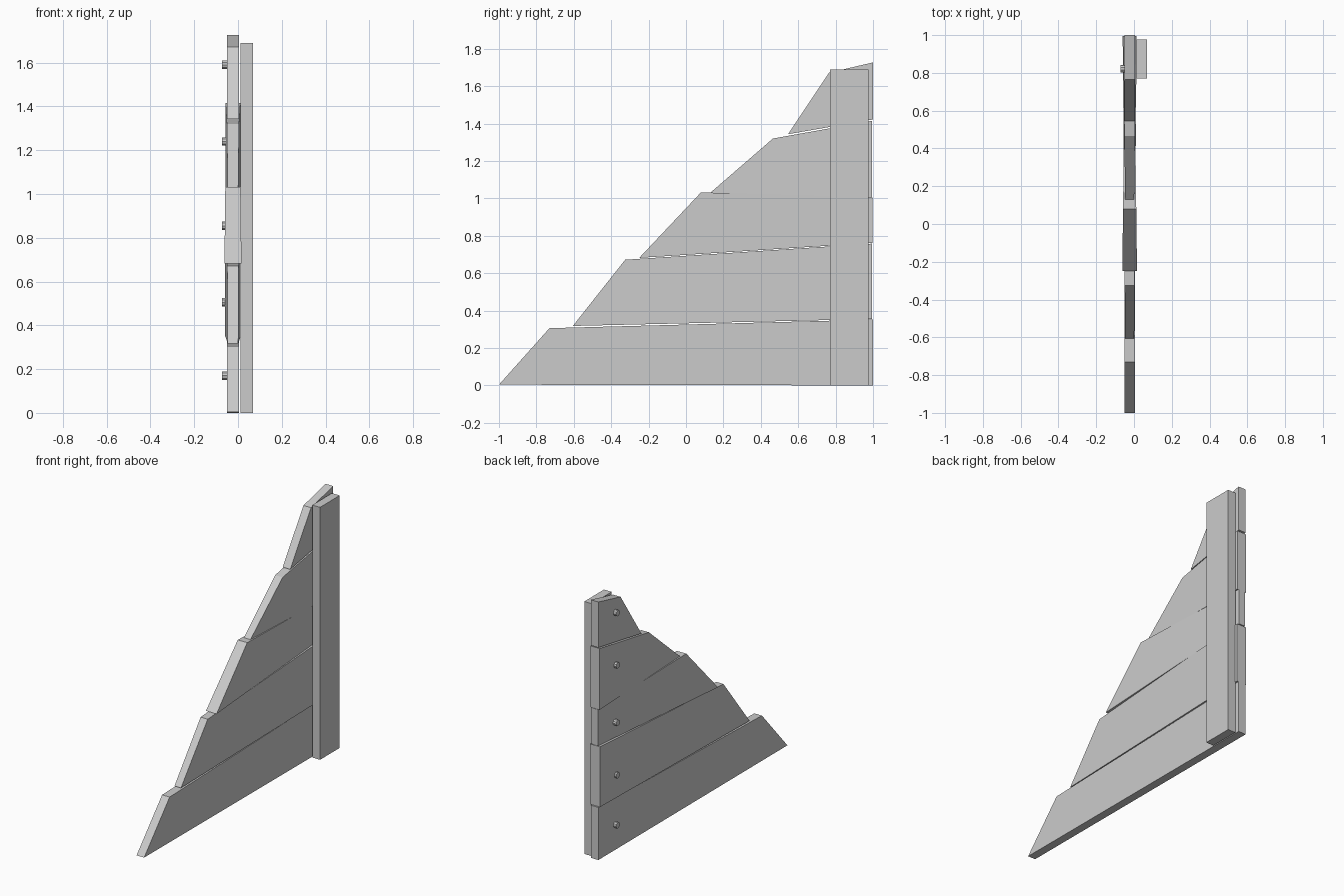
import bpy, bmesh, math
from mathutils import Matrix

if "Cube" in bpy.data.objects:
    bpy.data.objects.remove(bpy.data.objects["Cube"])

CX = -0.023  # centre plane of the planks


def finish(name, bm):
    bmesh.ops.recalc_face_normals(bm, faces=bm.faces)
    mesh = bpy.data.meshes.new(name)
    bm.to_mesh(mesh)
    bm.free()
    obj = bpy.data.objects.new(name, mesh)
    bpy.context.collection.objects.link(obj)
    return obj


def plank(name, profile, front_half, back_half):
    """Extrude a (y, z) profile in x; thickness runs from front tip to back edge."""
    bm = bmesh.new()
    y0 = min(p[0] for p in profile)
    y1 = max(p[0] for p in profile)
    sides = []
    for s in (-1, 1):
        ring = []
        for y, z in profile:
            t = (y - y0) / (y1 - y0)
            half = front_half + (back_half - front_half) * t
            ring.append(bm.verts.new((CX + s * half, y, z)))
        sides.append(ring)
        bm.faces.new(ring)
    a, b = sides
    n = len(a)
    for i in range(n):
        j = (i + 1) % n
        bm.faces.new((a[i], a[j], b[j], b[i]))
    return finish(name, bm)


# Stepped planks: lower tip, upper front corner, back top, back bottom
planks = [
    ([(-1.0, 0.004), (-0.73, 0.306), (1.0, 0.352), (1.0, 0.0)], 0.028, 0.028),
    ([(-0.605, 0.318), (-0.325, 0.672), (0.995, 0.758), (0.995, 0.355)], 0.024, 0.037),
    ([(-0.25, 0.682), (0.08, 1.032), (0.998, 1.005), (0.998, 0.762)], 0.039, 0.024),
    ([(0.13, 1.03), (0.465, 1.32), (0.995, 1.415), (0.995, 1.005)], 0.024, 0.034),
    ([(0.545, 1.343), (0.765, 1.672), (1.0, 1.727), (1.0, 1.422)], 0.028, 0.028),
]
for i, (profile, f, b) in enumerate(planks, 1):
    plank(f"plank_{i}", profile, f, b)

# Upright post on the right face
bm = bmesh.new()
bmesh.ops.create_cube(bm, size=1.0, matrix=Matrix.Translation((0.0405, 0.873, 0.845))
                      @ Matrix.Diagonal((0.057, 0.208, 1.69, 1)))
finish("post", bm)

# Bolt heads on the left face, one per plank
for i, z in enumerate((0.17, 0.505, 0.855, 1.24, 1.59), 1):
    bm = bmesh.new()
    bmesh.ops.create_cone(bm, cap_ends=True, segments=10, radius1=0.02, radius2=0.02,
                          depth=0.034, matrix=Matrix.Translation((-0.055, 0.822, z))
                          @ Matrix.Rotation(math.pi / 2, 4, 'Y'))
    finish(f"bolt_{i}", bm)
